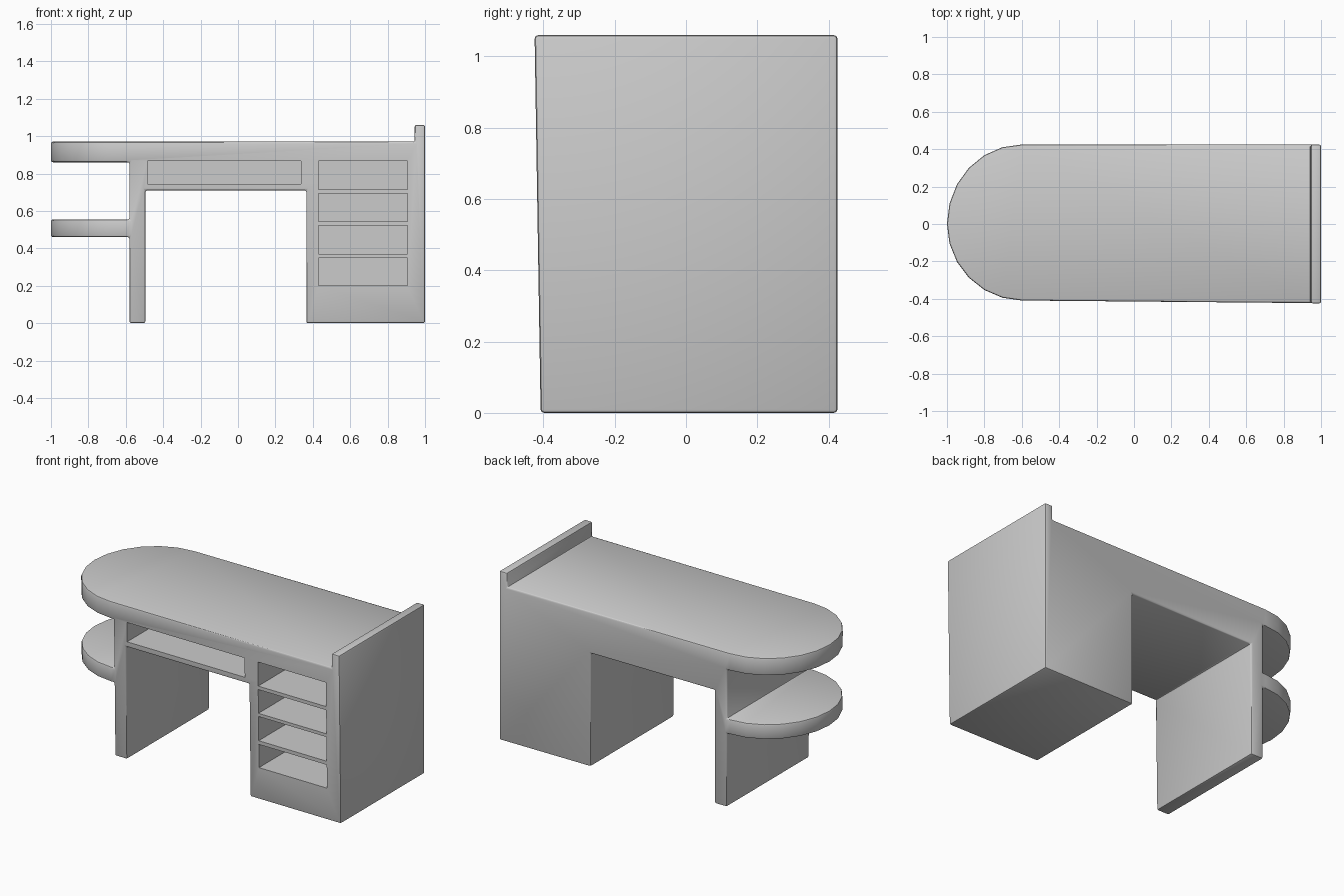
import bpy, bmesh, math

if "Cube" in bpy.data.objects:
    bpy.data.objects.remove(bpy.data.objects["Cube"])


def prism(name, outline, to3d, offset):
    """Closed prism: flat outline mapped to 3D and extruded by offset."""
    bm = bmesh.new()
    face = bm.faces.new([bm.verts.new(to3d(a, b)) for a, b in outline])
    ext = bmesh.ops.extrude_face_region(bm, geom=[face])
    moved = [g for g in ext["geom"] if isinstance(g, bmesh.types.BMVert)]
    bmesh.ops.translate(bm, verts=moved, vec=offset)
    bmesh.ops.recalc_face_normals(bm, faces=bm.faces)
    return finish(name, bm)


def finish(name, bm):
    mesh = bpy.data.meshes.new(name)
    bm.to_mesh(mesh)
    bm.free()
    obj = bpy.data.objects.new(name, mesh)
    bpy.context.collection.objects.link(obj)
    return obj


def apply_boolean(obj, cutter, operation):
    mod = obj.modifiers.new("cut", 'BOOLEAN')
    mod.operation, mod.solver, mod.object = operation, 'EXACT', cutter
    apply(obj, mod)
    bpy.data.objects.remove(cutter)


def apply(obj, mod):
    bpy.context.view_layer.objects.active = obj
    bpy.ops.object.modifier_apply(modifier=mod.name)


HALF = 0.425

# Front profile: leg, kneehole, pedestal, raised side panel, two end shelves
profile = [(-0.58, 0), (-0.495, 0), (-0.495, 0.71), (0.365, 0.71), (0.365, 0),
           (1, 0), (1, 1.06), (0.945, 1.06), (0.945, 0.97), (-1.1, 0.97),
           (-1.1, 0.86), (-0.58, 0.86), (-0.58, 0.555), (-1.1, 0.555),
           (-1.1, 0.46), (-0.58, 0.46)]
desk = prism("desk_body", profile, lambda x, z: (x, -0.6, z), (0, 1.2, 0))

# Plan outline with the rounded left end
plan = [(1.2, -HALF), (1.2, HALF)]
for i in range(13):
    a = math.pi / 2 + math.pi * i / 12
    plan.append((-0.6 + 0.4 * math.cos(a), HALF * math.sin(a)))
outline = prism("plan_outline", plan, lambda x, y: (x, y, -0.5), (0, 0, 2))
apply_boolean(desk, outline, 'INTERSECT')

# Slightly sloping front
for v in desk.data.vertices:
    if v.co.y < 0:
        front = 0.408 + 0.017 * v.co.z / 1.06 - 0.009 * (1 - v.co.x)
        v.co.y *= front / HALF

# Softened edges
bevel = desk.modifiers.new("soft_edges", 'BEVEL')
bevel.width, bevel.segments = 0.01, 2
bevel.limit_method, bevel.angle_limit = 'ANGLE', math.radians(40)
apply(desk, bevel)

# Drawer openings: x range, z range
openings = [(-0.485, 0.337, 0.745, 0.867)]
for z0, z1 in ((0.20, 0.347), (0.37, 0.523), (0.543, 0.693), (0.715, 0.867)):
    openings.append((0.43, 0.905, z0, z1))
bm = bmesh.new()
for x0, x1, z0, z1 in openings:
    box = bmesh.ops.create_cube(bm, size=1)["verts"]
    bmesh.ops.scale(bm, verts=box, vec=(x1 - x0, 0.86, z1 - z0))
    bmesh.ops.translate(bm, verts=box, vec=((x0 + x1) / 2, -0.07, (z0 + z1) / 2))
apply_boolean(desk, finish("drawer_openings", bm), 'DIFFERENCE')

# Smooth curved end, crisp corners
bpy.ops.object.select_all(action='DESELECT')
desk.select_set(True)
bpy.context.view_layer.objects.active = desk
bpy.ops.object.shade_smooth_by_angle(angle=math.radians(35))
